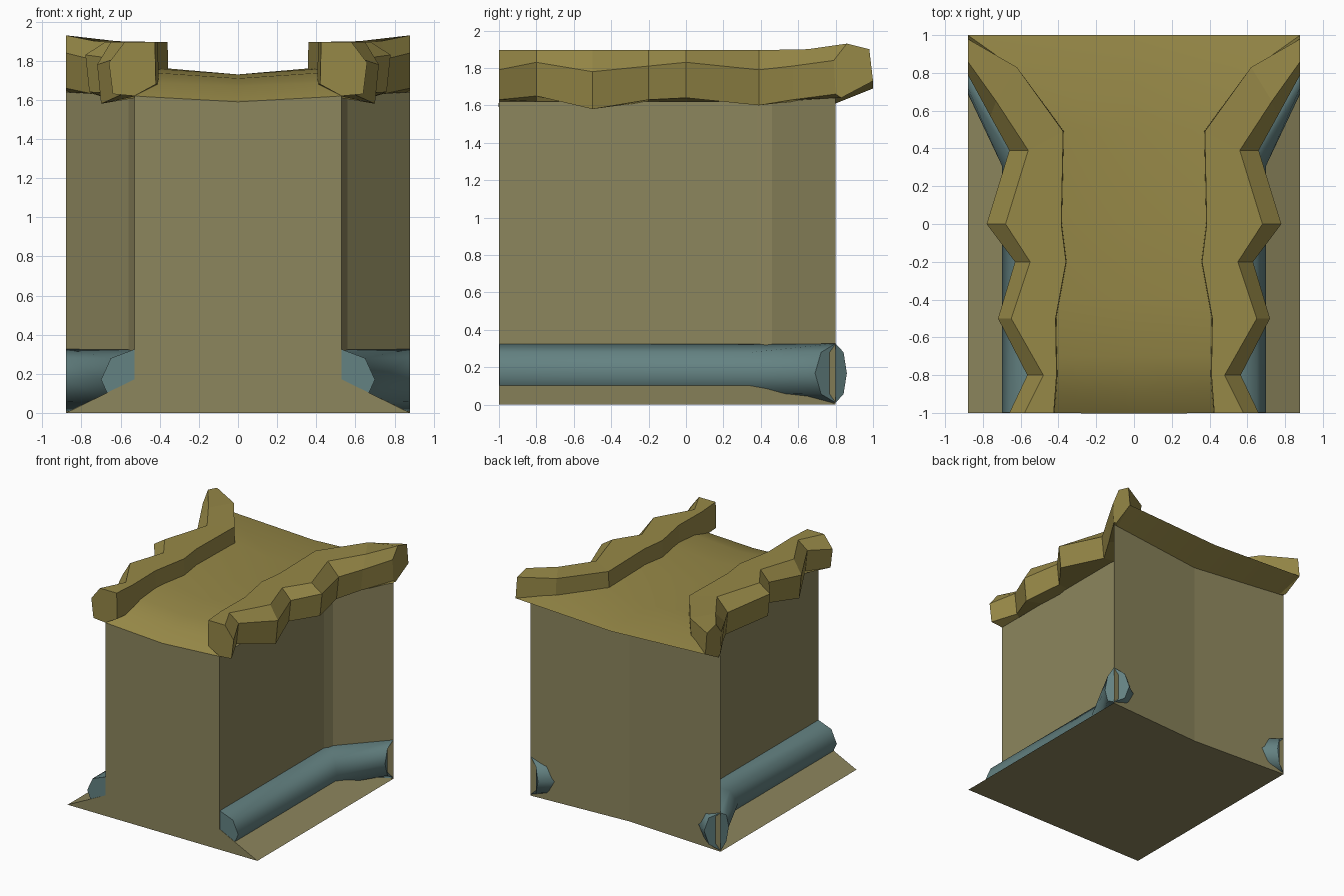
import bpy
import math

if "Cube" in bpy.data.objects:
    bpy.data.objects.remove(bpy.data.objects["Cube"])


def material(name, rgb):
    m = bpy.data.materials.new(name)
    m.use_nodes = True
    m.diffuse_color = (*rgb, 1)
    m.node_tree.nodes["Principled BSDF"].inputs["Base Color"].default_value = (*rgb, 1)
    return m


stone = material("olive_stone", (0.265, 0.238, 0.11))
ochre = material("ochre_ridge", (0.305, 0.246, 0.063))
teal = material("teal_pipe", (0.127, 0.223, 0.223))


def loft(name, sections, mat, closed=True, smooth=0, mirror=False):
    """Skin a row of equal-length sections, capping the ends when closed."""
    n = len(sections[0])
    verts = [p for s in sections for p in s]
    faces = []
    for r in range(len(sections) - 1):
        for i in range(n if closed else n - 1):
            j = (i + 1) % n
            faces.append((r * n + i, r * n + j, r * n + n + j, r * n + n + i))
    if closed:
        faces.append(tuple(reversed(range(n))))
        faces.append(tuple(range(len(verts) - n, len(verts))))
    mesh = bpy.data.meshes.new(name)
    mesh.from_pydata(verts, [], faces)
    mesh.materials.append(mat)
    ob = bpy.data.objects.new(name, mesh)
    bpy.context.collection.objects.link(ob)
    bpy.ops.object.select_all(action="DESELECT")
    ob.select_set(True)
    bpy.context.view_layer.objects.active = ob
    bpy.ops.object.mode_set(mode="EDIT")
    bpy.ops.mesh.select_all(action="SELECT")
    bpy.ops.mesh.normals_make_consistent(inside=False)
    bpy.ops.object.mode_set(mode="OBJECT")
    if smooth:
        bpy.ops.object.shade_smooth_by_angle(angle=math.radians(smooth))
    if mirror:
        ob.modifiers.new("Mirror", "MIRROR").use_mirror_merge = False
    return ob


# Wall block, one half: straight, then flaring to the back, with a sloping skirt
EDGE = 0.88
wall = []
for y, y_mid, w, top, mid in [(-1, -1, 0.53, 1.62, 1.59), (0.38, 0.38, 0.53, 1.62, 1.59),
                              (0.46, 0.46, 0.56, 1.62, 1.59), (0.8, 0.75, EDGE, 1.64, 1.59)]:
    h = 0.001 + 0.17 * (EDGE - w) / 0.35
    wall.append([(0, y_mid, 0), (EDGE, y, 0), (w, y, h), (w, y, top), (0, y_mid, mid)])
loft("wall_block", wall, stone, mirror=True)

# Pipes half sunk in the side walls, mitred where they bend outwards
ring = [(math.cos(a * math.pi / 4), math.sin(a * math.pi / 4)) for a in range(8)]
pipe = [
    [(0.53 + 0.17 * c, -0.997, 0.17 + 0.155 * s) for c, s in ring],
    [(0.53 + 0.17 * c, 0.44 - 0.13 * c, 0.17 + 0.155 * s) for c, s in ring],
    [(EDGE + 0.11 * min(c, 0), 0.8 - (0.11 if c > 0 else 0.06) * c, 0.168 + 0.158 * s)
     for c, s in ring],
]
loft("side_pipe", pipe, teal, smooth=50, mirror=True)

# Wavy ridge beams: y, inner x, upper outer x, outer x, outer heights
stations = [
    (-1.0, 0.42, 0.58, 0.66, 1.79, 1.63),
    (-0.8, 0.405, 0.48, 0.565, 1.83, 1.65),
    (-0.5, 0.41, 0.65, 0.72, 1.78, 1.58),
    (-0.2, 0.355, 0.55, 0.63, 1.81, 1.63),
    (0.0, 0.38, 0.68, 0.78, 1.83, 1.64),
    (0.39, 0.37, 0.56, 0.66, 1.79, 1.60),
]
beam = []
for y, xi, xt, xo, zu, zl in stations:
    yi = y + (0.1 if y > 0.3 else 0)
    beam.append([(xi, yi, 1.68), (xi + 0.005, yi, 1.895), (xt, y, 1.895),
                 (xo, y, zu), (xo - 0.02, y, zl), (xi + 0.11, y, 1.62)])
# Swept-up step and the end cut flush with the side
beam.append([(0.63, 0.83, 1.7), (0.62, 0.83, 1.9), (0.73, 0.65, 1.9),
             (0.76, 0.57, 1.81), (0.74, 0.57, 1.63), (0.66, 0.66, 1.63)])
beam.append([(EDGE, 1.0, 1.73), (EDGE, 0.98, 1.9), (EDGE, 0.86, 1.93),
             (EDGE, 0.79, 1.84), (EDGE, 0.8, 1.66), (EDGE, 0.83, 1.64)])
loft("ridge_beam", beam, ochre, mirror=True)

# Top sheet with a shallow valley: side y, middle y, half width, middle z, side z
rows = [
    (0.8, 0.75, 0.88, 1.59, 1.64), (1.0, 1.0, 0.88, 1.69, 1.73),
    (0.83, 0.83, 0.65, 1.70, 1.76), (0.5, 0.5, 0.41, 1.71, 1.765),
    (0.0, 0.0, 0.41, 1.73, 1.765), (-0.4, -0.4, 0.43, 1.73, 1.76),
    (-0.7, -0.7, 0.44, 1.71, 1.74), (-0.88, -0.88, 0.48, 1.67, 1.69),
    (-1.0, -1.004, 0.54, 1.59, 1.62),
]
sheet = [[(-half, y, side), (0, y_mid, mid), (half, y, side)]
         for y, y_mid, half, mid, side in rows]
loft("top_sheet", sheet, ochre, closed=False, smooth=40)
